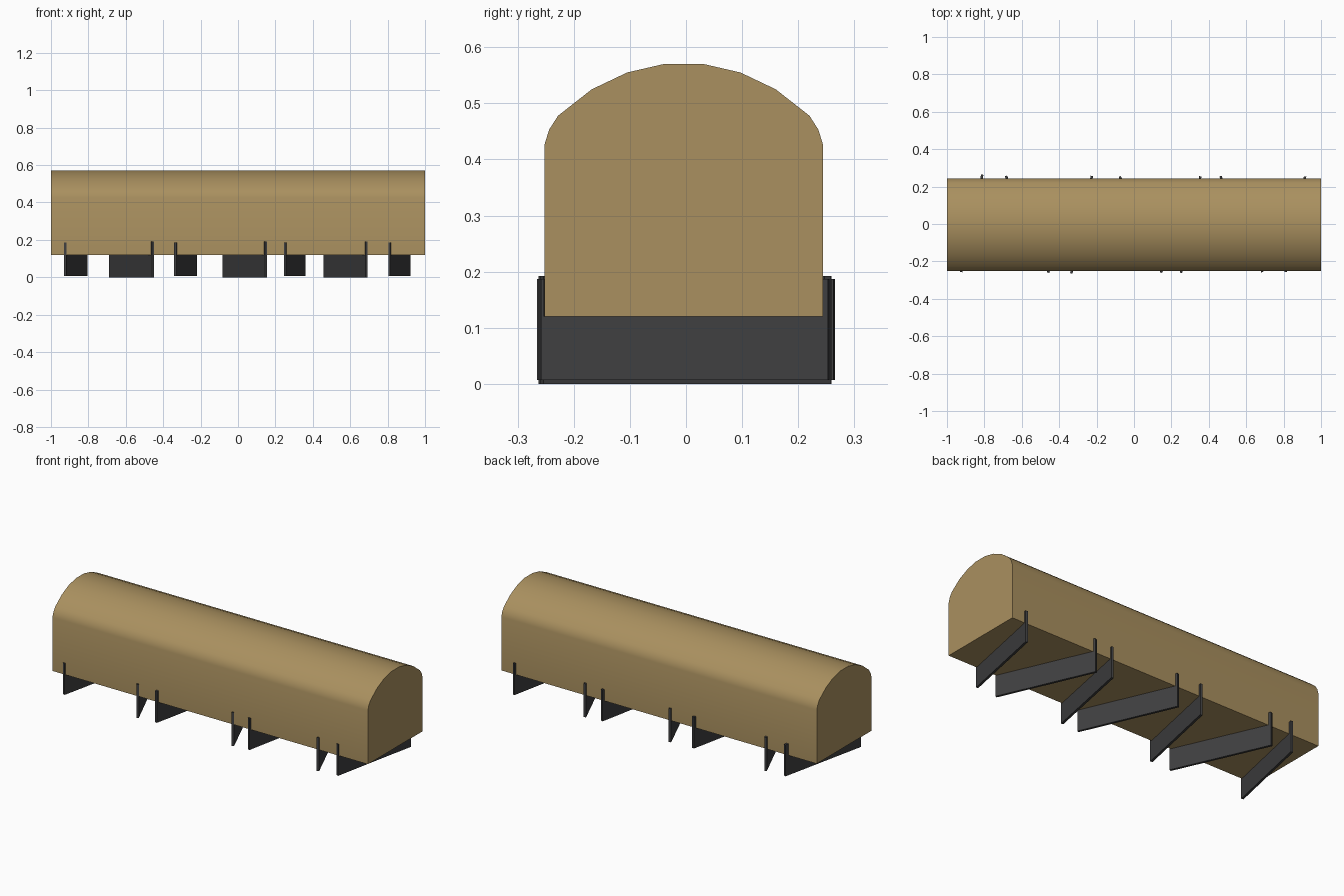
import bpy, bmesh
from mathutils import Vector

if "Cube" in bpy.data.objects:
    bpy.data.objects.remove(bpy.data.objects["Cube"])


def material(name, color):
    m = bpy.data.materials.new(name)
    m.diffuse_color = color
    m.use_nodes = True
    m.node_tree.nodes["Principled BSDF"].inputs["Base Color"].default_value = m.diffuse_color
    return m


def prism(name, outline, offset, mat):
    """Extrude a closed planar outline along offset."""
    bm = bmesh.new()
    face = bm.faces.new([bm.verts.new(p) for p in outline])
    ext = bmesh.ops.extrude_face_region(bm, geom=[face])
    moved = [g for g in ext["geom"] if isinstance(g, bmesh.types.BMVert)]
    bmesh.ops.translate(bm, verts=moved, vec=offset)
    bmesh.ops.recalc_face_normals(bm, faces=bm.faces)
    me = bpy.data.meshes.new(name)
    bm.to_mesh(me)
    bm.free()
    me.materials.append(mat)
    ob = bpy.data.objects.new(name, me)
    bpy.context.collection.objects.link(ob)
    return ob


tan = material("tan", (0.40, 0.28, 0.115, 1))
dark = material("dark_grey", (0.05, 0.05, 0.052, 1))

# Long body with a rounded top
YC = -0.004
half = [(0.248, 0.12), (0.248, 0.427), (0.24, 0.453), (0.224, 0.478),
        (0.164, 0.525), (0.101, 0.555), (0.036, 0.57)]
profile = half + [(-y, z) for y, z in reversed(half)]
body = prism("body", [(-1, y + YC, z) for y, z in profile], Vector((2, 0, 0)), tan)
bpy.context.view_layer.objects.active = body
body.select_set(True)
bpy.ops.object.shade_smooth_by_angle(angle=0.6)

# Zigzag U-shaped supports: (front x, front y, back x, back y)
supports = [
    (-0.924, -0.257, -0.811, 0.264), (-0.455, -0.260, -0.685, 0.257),
    (-0.335, -0.264, -0.225, 0.257), (0.149, -0.260, -0.076, 0.254),
    (0.251, -0.261, 0.355, 0.255), (0.687, -0.257, 0.462, 0.256),
    (0.810, -0.257, 0.915, 0.254),
]
THICK = 0.013
for i, (x0, y0, x1, y1) in enumerate(supports):
    a, b = Vector((x0, y0, 0)), Vector((x1, y1, 0))
    d = (b - a).normalized()
    n = Vector((d.y, -d.x, 0)) * THICK
    low, high = (0.0, 0.192) if i % 2 else (0.007, 0.187)

    # Uprights begin where the plate meets the body sides
    p = a + d * ((YC - 0.248 - y0) / d.y)
    q = b - d * ((y1 - YC - 0.248) / d.y)
    path = [(a, low), (b, low), (b, high), (q, high),
            (q, 0.12), (p, 0.12), (p, high), (a, high)]
    prism(f"support_{i + 1}", [v - n / 2 + Vector((0, 0, z)) for v, z in path], n, dark)
